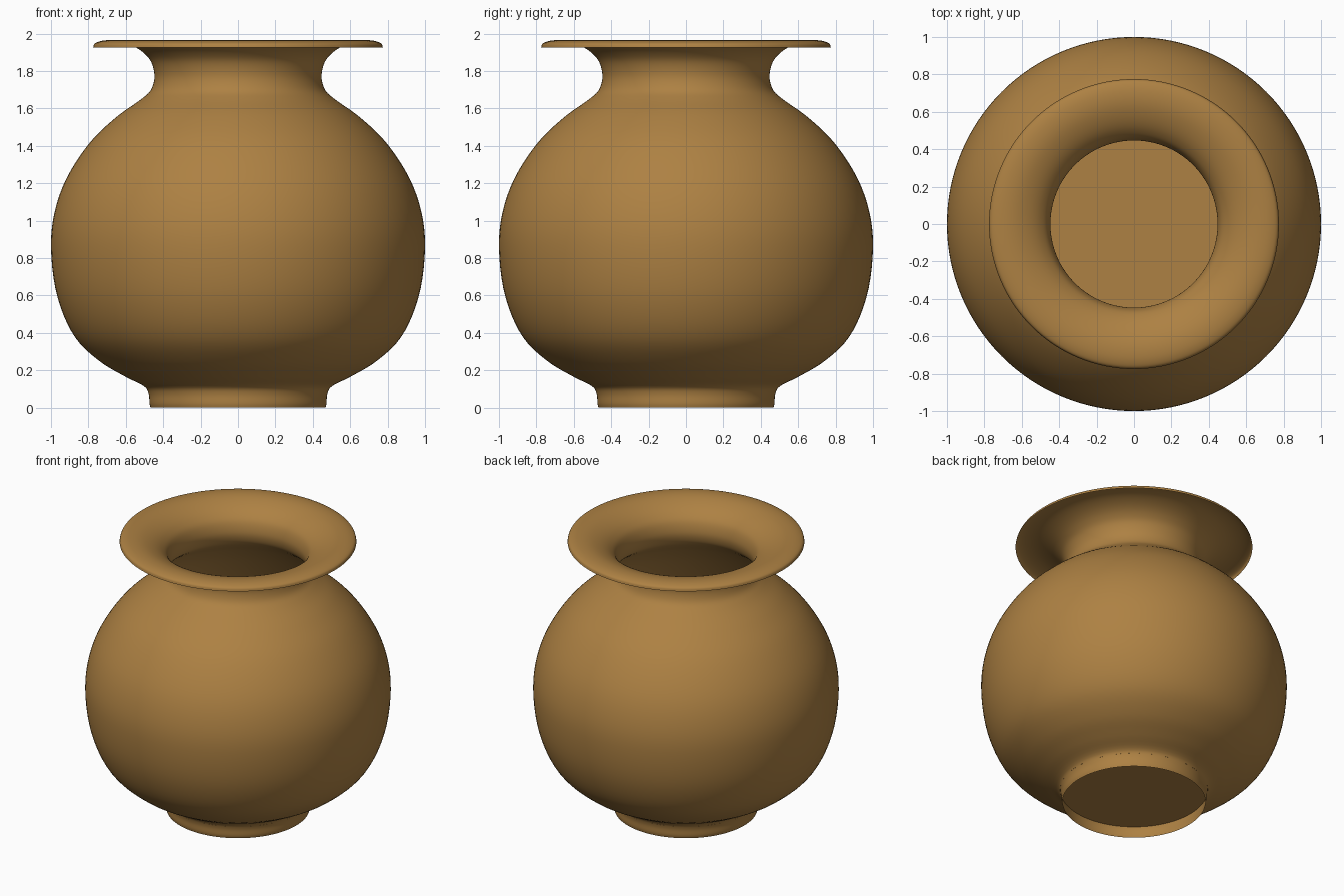
import bpy, bmesh, math
from mathutils import Vector

if "Cube" in bpy.data.objects:
    bpy.data.objects.remove(bpy.data.objects["Cube"])

# One clay-brown material for the whole pot
clay = bpy.data.materials.new("clay brown")
clay.diffuse_color = (0.42, 0.22, 0.056, 1)
clay.use_nodes = True
clay.node_tree.nodes["Principled BSDF"].inputs["Base Color"].default_value = clay.diffuse_color

# Outline (radius, height) from foot to rim; the wall is a thin single sheet
OUTLINE = [(0.468, 0.0), (0.473, 0.02), (0.477, 0.07), (0.493, 0.107), (0.60, 0.165),
           (0.735, 0.245), (0.87, 0.375), (0.965, 0.59), (1.0, 0.86), (0.982, 1.04),
           (0.92, 1.22), (0.79, 1.42), (0.643, 1.56), (0.52, 1.648), (0.472, 1.69),
           (0.453, 1.73), (0.447, 1.78), (0.465, 1.85), (0.50, 1.893), (0.55, 1.928),
           (0.62, 1.956), (0.68, 1.965), (0.735, 1.96), (0.768, 1.945), (0.775, 1.925)]
SEGMENTS = 128


def smooth_curve(points, steps=5):
    """Centripetal Catmull-Rom curve through the points."""
    p = [Vector(q) for q in points]
    p = [2 * p[0] - p[1]] + p + [2 * p[-1] - p[-2]]
    out = []
    for a, b, c, d in zip(p, p[1:], p[2:], p[3:]):
        t1 = math.sqrt((b - a).length)
        t2 = t1 + math.sqrt((c - b).length)
        t3 = t2 + math.sqrt((d - c).length)
        for i in range(steps):
            t = t1 + (t2 - t1) * i / steps
            a1 = a.lerp(b, t / t1)
            a2 = b.lerp(c, (t - t1) / (t2 - t1))
            a3 = c.lerp(d, (t - t2) / (t3 - t2))
            b1 = a1.lerp(a2, t / t2)
            b2 = a2.lerp(a3, (t - t1) / (t3 - t1))
            out.append(b1.lerp(b2, (t - t1) / (t2 - t1)))
    return out + [p[-2]]


def add_object(name, bm):
    mesh = bpy.data.meshes.new(name)
    bm.to_mesh(mesh)
    bm.free()
    mesh.materials.append(clay)
    for poly in mesh.polygons:
        poly.use_smooth = True
    obj = bpy.data.objects.new(name, mesh)
    bpy.context.collection.objects.link(obj)
    return obj


# Pot wall: foot, belly, neck and flared rim turned in one piece
bm = bmesh.new()
rings = []
for r, z in smooth_curve(OUTLINE):
    rings.append([bm.verts.new((r * math.cos(a), r * math.sin(a), z))
                  for a in (2 * math.pi * i / SEGMENTS for i in range(SEGMENTS))])
for low, high in zip(rings, rings[1:]):
    for i in range(SEGMENTS):
        j = (i + 1) % SEGMENTS
        bm.faces.new((low[i], low[j], high[j], high[i]))
add_object("pot_wall", bm)

# Pot floor: flat disc set above the hollow foot
bm = bmesh.new()
bmesh.ops.create_circle(bm, cap_ends=True, segments=SEGMENTS, radius=0.483)
bmesh.ops.translate(bm, verts=bm.verts, vec=(0, 0, 0.09))
add_object("pot_floor", bm)
